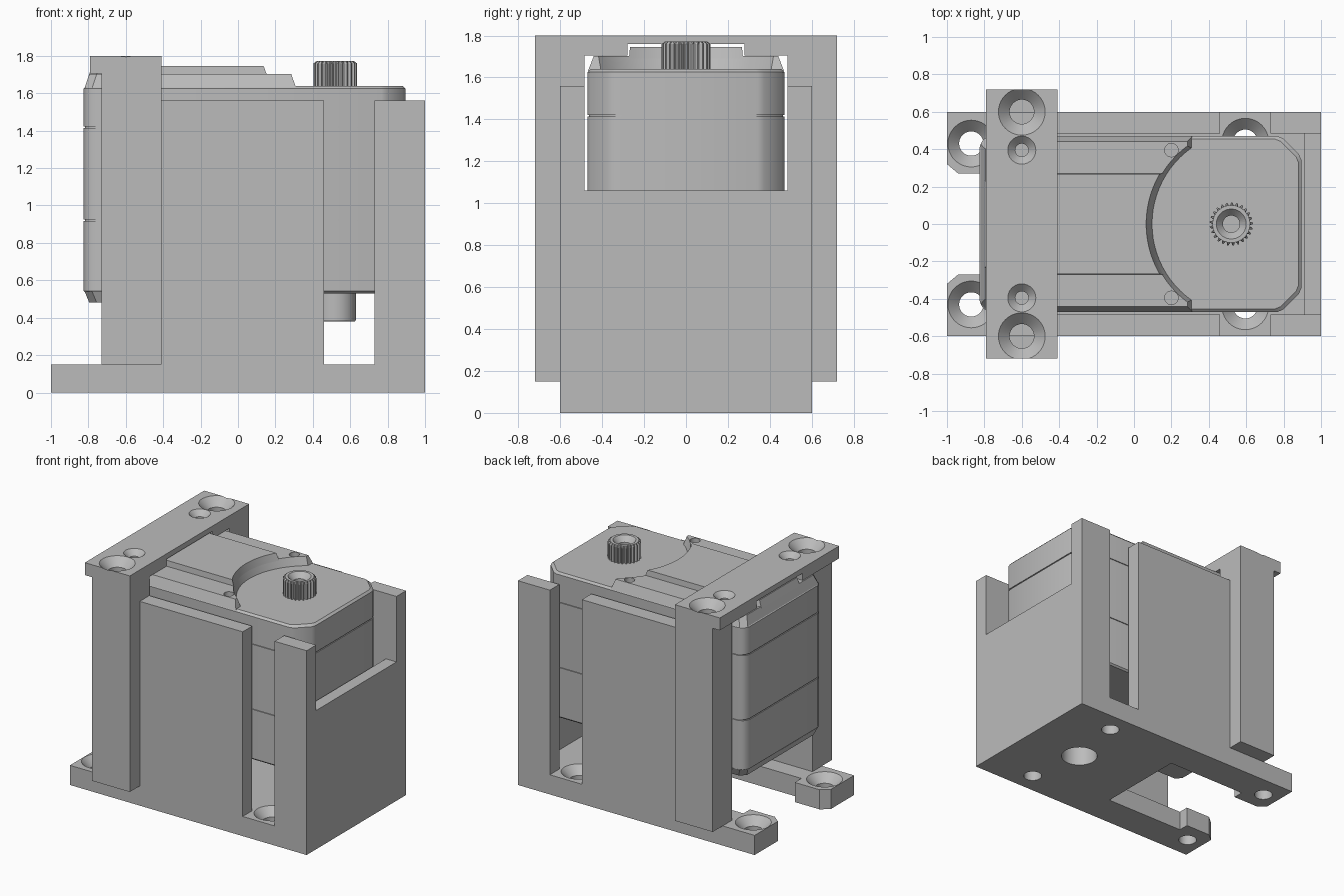
import bpy, bmesh, math

if "Cube" in bpy.data.objects:
    bpy.data.objects.remove(bpy.data.objects["Cube"])

grey = bpy.data.materials.new("plain grey")
grey.use_nodes = True
grey.diffuse_color = (0.5, 0.5, 0.5, 1)
grey.node_tree.nodes["Principled BSDF"].inputs["Base Color"].default_value = (0.5, 0.5, 0.5, 1)


def loft(name, rings):
    """Solid through a stack of (outline, z) rings with equal point counts."""
    bm = bmesh.new()
    loops = [[bm.verts.new((x, y, z)) for x, y in pts] for pts, z in rings]
    for low, high in zip(loops, loops[1:]):
        for i in range(len(low)):
            j = (i + 1) % len(low)
            bm.faces.new((low[i], low[j], high[j], high[i]))
    bm.faces.new(loops[0][::-1])
    bm.faces.new(loops[-1])
    bmesh.ops.recalc_face_normals(bm, faces=bm.faces)
    mesh = bpy.data.meshes.new(name)
    bm.to_mesh(mesh)
    bm.free()
    obj = bpy.data.objects.new(name, mesh)
    mesh.materials.append(grey)
    bpy.context.collection.objects.link(obj)
    return obj


def box(name, x0, x1, y0, y1, z0, z1):
    pts = [(x0, y0), (x1, y0), (x1, y1), (x0, y1)]
    return loft(name, [(pts, z0), (pts, z1)])


def circle(x, y, r, n=40):
    return [(x + r * math.cos(math.tau * i / n), y + r * math.sin(math.tau * i / n)) for i in range(n)]


def select(obj):
    bpy.ops.object.select_all(action='DESELECT')
    obj.select_set(True)
    bpy.context.view_layer.objects.active = obj


def combine(obj, others, operation):
    """Merge or cut with helper solids, then remove the helpers."""
    for other in others:
        select(obj)
        mod = obj.modifiers.new("combine", 'BOOLEAN')
        mod.operation, mod.solver, mod.object = operation, 'EXACT', other
        bpy.ops.object.modifier_apply(modifier=mod.name)
        bpy.data.objects.remove(other)


def smooth(obj):
    select(obj)
    bpy.ops.object.shade_smooth_by_angle(angle=math.radians(30))


def countersink(x, y, top, r_out, r_in, depth, bottom):
    """Cutter for a conical seat with a straight hole below it."""
    over = top + 0.01
    return loft("cutter", [(circle(x, y, r_in), bottom), (circle(x, y, r_in), top - depth),
                           (circle(x, y, r_out), top), (circle(x, y, r_out), over)])


# Cradle: forked base plate, side walls and notched end wall
half = [(-0.06, 0.35), (-0.73, 0.35), (-0.73, 0.27), (-0.94, 0.27), (-1, 0.32), (-1, 0.6), (1, 0.6)]
plate = half + [(x, -y) for x, y in reversed(half)]
cradle = loft("cradle", [(plate, 0), (plate, 0.15)])
walls = [box("end_wall", 0.91, 1, -0.6, 0.6, 0, 1.06)]
for s in (-1, 1):
    ya, yb = sorted((s * 0.485, s * 0.6))
    walls.append(box("side_wall", -0.73, 0.46, ya, yb, 0, 1.56))
    walls.append(box("corner_post", 0.73, 1, ya, yb, 0, 1.56))
combine(cradle, walls, 'UNION')
holes = [loft("cutter", [(circle(0.52, 0, 0.13), -0.1), (circle(0.52, 0, 0.13), 0.3)])]
for s in (-1, 1):
    holes.append(countersink(-0.87, s * 0.43, 0.15, 0.125, 0.065, 0.06, -0.1))
    # Seat near the wall is cut only into the plate and the foot of the wall gap
    holes.append(countersink(0.595, s * 0.44, 0.15, 0.125, 0.065, 0.06, -0.1))
combine(cradle, holes, 'DIFFERENCE')
smooth(cradle)

# Clamp: strap over the top with a leg down each side
clamp = box("clamp_strap", -0.79, -0.41, -0.72, 0.72, 1.76, 1.8)
parts, holes = [], []
for s in (-1, 1):
    ya, yb = sorted((s * 0.28, s * 0.72))
    parts.append(box("shoulder", -0.79, -0.41, ya, yb, 1.705, 1.8))
    ya, yb = sorted((s * 0.6, s * 0.72))
    parts.append(box("leg", -0.73, -0.41, ya, yb, 0.15, 1.8))
    ya, yb = sorted((s * 0.485, s * 0.72))
    parts.append(box("leg_top", -0.73, -0.41, ya, yb, 1.56, 1.8))
    holes.append(countersink(-0.6, s * 0.6, 1.8, 0.125, 0.065, 0.06, 1.3))
    holes.append(countersink(-0.6, s * 0.395, 1.8, 0.075, 0.035, 0.04, 1.6))
combine(clamp, parts, 'UNION')
combine(clamp, holes, 'DIFFERENCE')
smooth(clamp)


def body_outline(d):
    """Chamfered case outline, inset by d, with softened corners."""
    l, r, y = -0.825 + d, 0.895 - d, 0.47 - d
    pts = [(l + 0.04, -y), (r - 0.11, -y), (r, -y + 0.11), (r, y - 0.11),
           (r - 0.11, y), (l + 0.04, y), (l, y - 0.04), (l, -y + 0.04)]
    out = []
    for i, p in enumerate(pts):
        for q in (pts[i - 1], pts[(i + 1) % len(pts)]):
            t = 0.018 / math.dist(p, q)
            out.append((p[0] + t * (q[0] - p[0]), p[1] + t * (q[1] - p[1])))
    return out


# Motor case with two seam grooves
rings = [(0.012, 0.53), (0, 0.542)]
for seam in (0.92, 1.417):
    rings += [(0, seam - 0.004), (0.007, seam - 0.004), (0.007, seam + 0.004), (0, seam + 0.004)]
rings += [(0, 1.625), (0.015, 1.64)]
case = loft("motor_case", [(body_outline(d), z) for d, z in rings])
smooth(case)


def deck_outline(x0, y, r, x1=None):
    """Plate outline whose right end is scooped by an arc around the shaft side."""
    cx, n = 0.595, 24
    a = math.acos((cx - x1) / r) if x1 else math.asin(y / r)
    pts = [(x0 + 0.04, -y), (x1, -y)] if x1 else [(x0 + 0.04, -y)]
    for i in range(n + 1):
        t = -a + 2 * a * i / n
        pts.append((cx - r * math.cos(t), r * math.sin(t)))
    pts += [(x1, y), (x0 + 0.04, y)] if x1 else [(x0 + 0.04, y)]
    return pts + [(x0, y - 0.04), (x0, -y + 0.04)]


# Raised decks on the top and bottom of the case
for name, z0, z1 in (("top_deck", 1.63, 1.702), ("bottom_deck", 0.54, 0.48)):
    deck = loft(name, [(deck_outline(-0.82, 0.468, 0.495, 0.31), z0),
                       (deck_outline(-0.795, 0.44, 0.52, 0.285), z1)])
    if name == "top_deck":
        combine(deck, [loft("cutter", [(circle(0.2, s * 0.395, 0.036), 1.66),
                                       (circle(0.2, s * 0.395, 0.036), 1.8)]) for s in (-1, 1)], 'DIFFERENCE')
    smooth(deck)
panel = loft("top_panel", [(deck_outline(-0.8, 0.272, 0.515), 1.69), (deck_outline(-0.78, 0.267, 0.53), 1.745)])
smooth(panel)

# Toothed output shaft with a screw seat
teeth = 25
gear = []
for i in range(teeth * 4):
    r = 0.116 if i % 4 < 2 else 0.099
    t = math.tau * i / (teeth * 4)
    gear.append((0.52 + r * math.cos(t), r * math.sin(t)))
shaft = loft("output_shaft", [(gear, 1.635), (gear, 1.76), (circle(0.52, 0, 0.1, teeth * 4), 1.772)])
combine(shaft, [countersink(0.52, 0, 1.772, 0.08, 0.045, 0.04, 1.66)], 'DIFFERENCE')

# Lower pivot boss
boss = loft("pivot_boss", [(circle(0.52, 0, 0.105), 0.38), (circle(0.52, 0, 0.11), 0.388),
                           (circle(0.52, 0, 0.11), 0.54)])
smooth(boss)
